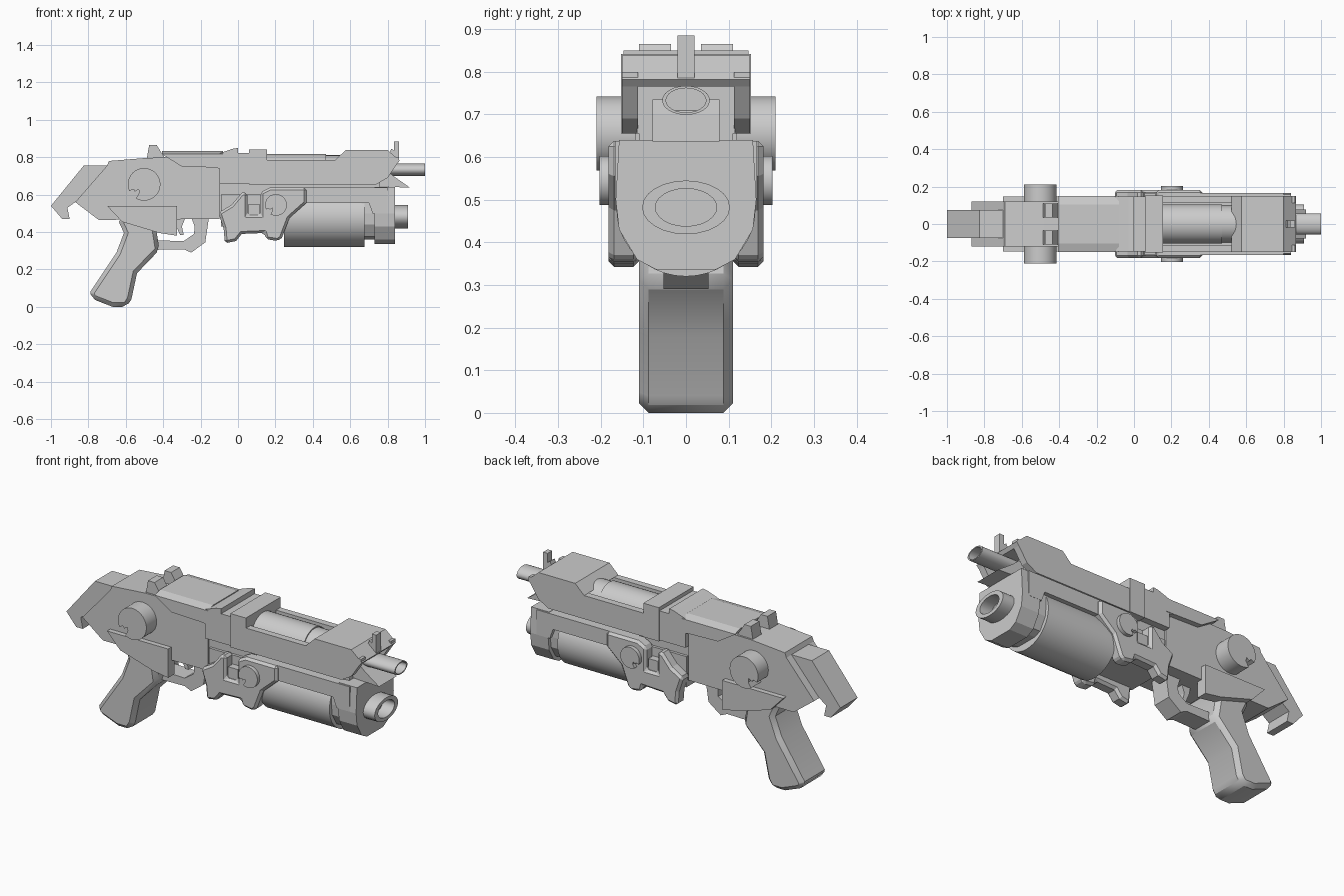
import bpy, bmesh, math

if "Cube" in bpy.data.objects:
    bpy.data.objects.remove(bpy.data.objects["Cube"])


def finish(name, bm, bevel=0.0, smooth=False):
    bmesh.ops.recalc_face_normals(bm, faces=bm.faces)
    me = bpy.data.meshes.new(name)
    bm.to_mesh(me)
    bm.free()
    ob = bpy.data.objects.new(name, me)
    bpy.context.collection.objects.link(ob)
    if bevel:
        m = ob.modifiers.new("chamfer", 'BEVEL')
        m.width, m.segments = bevel, 1
        m.limit_method, m.angle_limit = 'ANGLE', math.radians(50)
    if smooth:
        bpy.ops.object.select_all(action='DESELECT')
        ob.select_set(True)
        bpy.context.view_layer.objects.active = ob
        bpy.ops.object.shade_smooth_by_angle(angle=math.radians(35))
    return ob


def extrude(bm, verts, vec):
    face = bm.faces.new([bm.verts.new(v) for v in verts])
    geo = bmesh.ops.extrude_face_region(bm, geom=[face])["geom"]
    bmesh.ops.translate(bm, vec=vec, verts=[g for g in geo if isinstance(g, bmesh.types.BMVert)])


def plate(name, pts, y0, y1, bevel=0.0, smooth=False, both=False):
    """Side profile (x, z) extruded in y, optionally repeated on the other side."""
    bm = bmesh.new()
    extrude(bm, [(x, y0, z) for x, z in pts], (0, y1 - y0, 0))
    if both:
        extrude(bm, [(x, -y0, z) for x, z in pts], (0, y0 - y1, 0))
    return finish(name, bm, bevel, smooth)


def slab(name, pts, half, bevel=0.0, smooth=False):
    return plate(name, pts, -half, half, bevel, smooth)


def box(x0, x1, z0, z1):
    return [(x0, z0), (x1, z0), (x1, z1), (x0, z1)]


def section(name, half_pts, x0, x1, bevel=0.0):
    """Symmetric cross-section (y, z) extruded in x."""
    pts = half_pts + [(-y, z) for y, z in reversed(half_pts)]
    bm = bmesh.new()
    extrude(bm, [(x0, y, z) for y, z in pts], (x1 - x0, 0, 0))
    return finish(name, bm, bevel)


def turned(name, z, ry, rz, profile, n=32):
    """Elliptical turned part along x from (x, scale) stations."""
    bm = bmesh.new()
    rings = [[bm.verts.new((x, ry * s * math.cos(2 * math.pi * i / n),
                            z + rz * s * math.sin(2 * math.pi * i / n)))
              for i in range(n)] for x, s in profile]
    for a, b in zip(rings, rings[1:]):
        for i in range(n):
            j = (i + 1) % n
            bm.faces.new((a[i], a[j], b[j], b[i]))
    bm.faces.new(rings[0])
    bm.faces.new(rings[-1])
    return finish(name, bm, smooth=True)


def notched_disc(name, x, z, r, half):
    """Round side knob with a small cut at the lower rear."""
    pts = []
    for deg in range(-120, 205, 9):
        a = math.radians(deg)
        pts.append((x + r * math.cos(a), z + r * math.sin(a)))
    for deg, s in ((205, 0.72), (218, 0.72), (222, 0.45), (240, 0.62)):
        a = math.radians(deg)
        pts.append((x + s * r * math.cos(a), z + s * r * math.sin(a)))
    return slab(name, pts, half, smooth=True)


# Rear stock and receiver
slab("stock", [(-1, .54), (-.825, .755), (-.69, .755), (-.80, .60), (-.87, .56),
               (-.912, .53), (-.90, .47), (-.94, .47)], .075)
slab("receiver", [(-.87, .56), (-.70, .755), (-.69, .78), (-.48, .797), (-.10, .80),
                  (-.10, .47), (-.745, .465)], .12)
slab("front_core", box(-.11, .76, .50, .67), .11)
slab("lower_core", box(-.09, .30, .43, .60), .125)
plate("rear_sights", [(-.49, .78), (-.475, .865), (-.435, .865), (-.41, .825), (-.38, .78)],
      .035, .11, both=True)
plate("side_plates", [(-.70, .54), (-.325, .54), (-.325, .38), (-.42, .395), (-.62, .455)],
      .09, .148, both=True)

# Top cover with chamfered roof
bm = bmesh.new()
loft = []
for x, low in ((-.405, .815), (-.30, .75), (-.12, .745), (-.08, .745)):
    half = [(.15, low), (.15, .818), (.105, .832)]
    loft.append([bm.verts.new((x, y, z)) for y, z in half + [(-y, z) for y, z in half[::-1]]])
for a, b in zip(loft, loft[1:]):
    for i in range(6):
        j = (i + 1) % 6
        bm.faces.new((a[i], a[j], b[j], b[i]))
bm.faces.new(loft[0])
bm.faces.new(loft[-1])
finish("top_cover", bm)

# Upper mid blocks
slab("mid_block", [(-.10, .66), (.06, .66), (.06, .822), (0, .822), (0, .85),
                   (-.03, .845), (-.10, .82), (-.135, .745), (-.10, .74)], .147)
slab("clamp_block", box(.06, .155, .655, .842), .153)

# Upper barrel shroud, open at the top and at the muzzle
plate("shroud_sides", [(.10, .655), (.74, .655), (.80, .69), (.86, .78), (.86, .80), (.57, .80),
                       (.52, .785), (.10, .785)], .112, .15, both=True)
slab("shroud_nose", [(.52, .785), (.575, .838), (.80, .838), (.865, .782), (.85, .765), (.56, .765)], .15)
slab("shroud_floor", box(.15, .76, .655, .70), .115)
slab("shroud_filler", box(.56, .76, .66, .78), .115)
turned("upper_barrel", .715, .105, .102, [(.14, 1), (.47, 1), (.47, .94), (.58, .94)])
turned("upper_muzzle", .733, .056, .034, [(.74, 1), (1, 1), (1, .84), (.82, .84)], 24)
slab("muzzle_ramp", [(.74, .645), (.74, .72), (.79, .735), (.83, .70), (.92, .637)], .078)
slab("front_sight", [(.80, .80), (.82, .845), (.835, .835), (.835, .885), (.862, .885), (.862, .785)], .02)

# Lower launcher
section("launcher_front", [(.157, .64), (.165, .50), (.157, .43), (.115, .36), (.07, .336)], .73, .84)
section("launcher_collar", [(.14, .62), (.145, .50), (.14, .44), (.10, .375), (.06, .36)], .66, .74)
slab("launcher_spine", [(.20, .555), (.20, .638), (.80, .638), (.80, .50), (.72, .50), (.70, .555)], .166)
turned("launcher_drum", .477, .163, .157, [(.245, 1), (.675, 1)], 40)
turned("launcher_muzzle", .482, .103, .063, [(.80, 1), (.91, 1), (.91, .7), (.82, .7)], 24)

# Clawed side brackets and round knobs
plate("side_brackets", [(-.105, .503), (-.035, .545), (.02, .61), (.05, .612), (.05, .49), (.12, .49),
                        (.12, .612), (.17, .638), (.365, .638), (.365, .555), (.275, .475),
                        (.235, .37), (.215, .352), (.15, .362), (.14, .395), (.02, .39),
                        (-.01, .352), (-.07, .34), (-.077, .42)], .11, .182, bevel=.013, both=True)
plate("bracket_catches", box(.055, .115, .485, .55), .10, .165, both=True)
notched_disc("rear_knobs", -.502, .655, .087, .21)
notched_disc("front_knobs", .203, .545, .058, .203)

# Grip and trigger guard
slab("grip", [(-.635, .48), (-.635, .45), (-.61, .395), (-.65, .29), (-.79, .08), (-.785, .045), (-.67, 0),
              (-.597, 0), (-.57, .04), (-.54, .18), (-.42, .305), (-.435, .40), (-.42, .48)],
     .11, bevel=.022, smooth=True)
slab("trigger_guard", [(-.44, .305), (-.29, .308), (-.25, .29), (-.175, .345), (-.155, .48), (-.25, .48),
                       (-.232, .43), (-.235, .39), (-.29, .352), (-.44, .355)], .053)
slab("trigger", [(-.34, .48), (-.28, .48), (-.30, .43), (-.29, .385), (-.31, .385), (-.33, .43)], .02)
